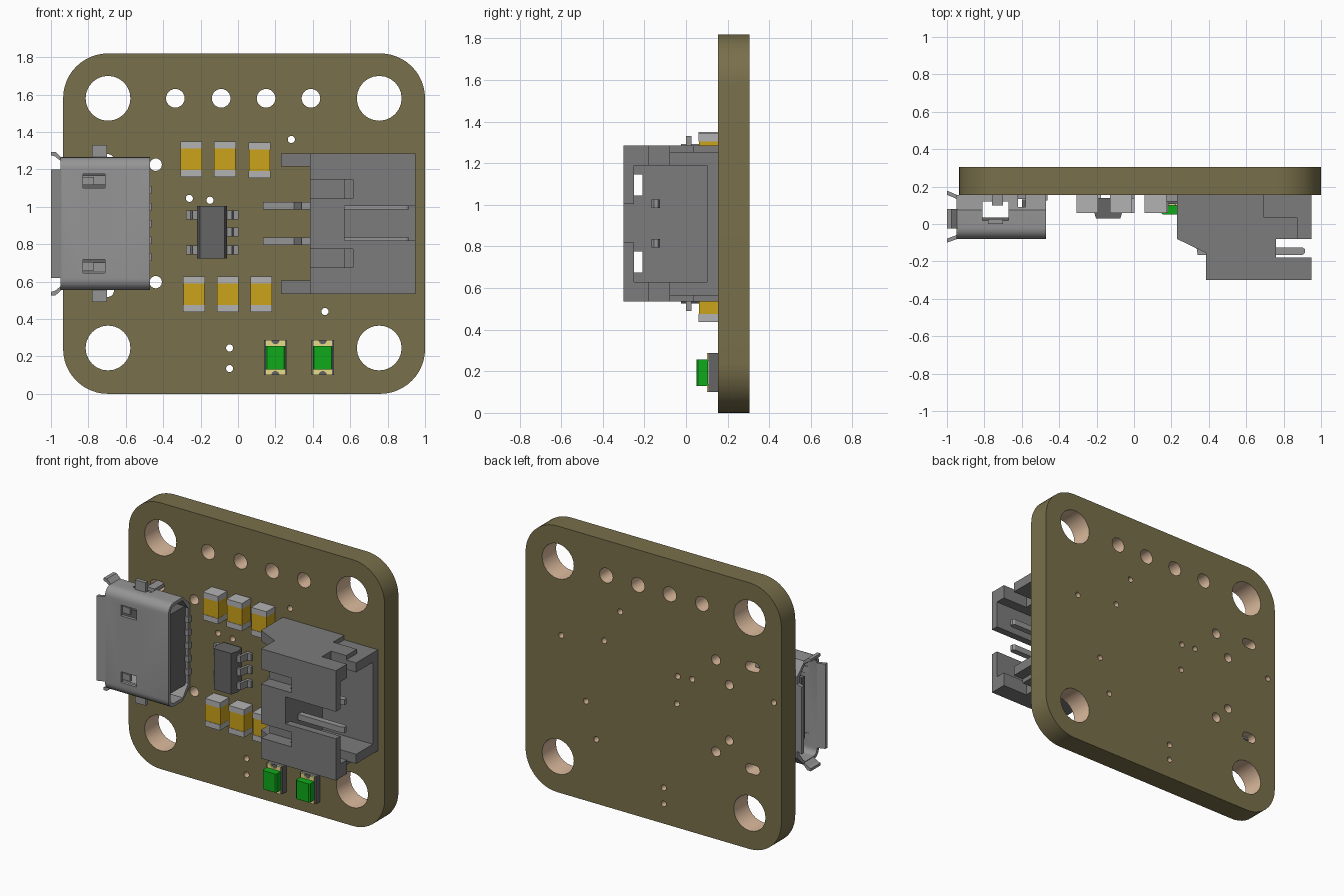
import bpy, bmesh
from math import sin, cos, pi, radians
from mathutils import Vector

if "Cube" in bpy.data.objects:
    bpy.data.objects.remove(bpy.data.objects["Cube"])


def material(name, rgb):
    m = bpy.data.materials.new(name)
    m.diffuse_color = (*rgb, 1)
    m.use_nodes = True
    m.node_tree.nodes["Principled BSDF"].inputs["Base Color"].default_value = m.diffuse_color
    return m


OLIVE = material("board_olive", (0.19, 0.16, 0.07))
COPPER = material("hole_wall", (0.72, 0.50, 0.34))
GOLD = material("capacitor_gold", (0.60, 0.37, 0.01))
GREEN = material("led_green", (0.005, 0.40, 0.01))
PALE = material("pad_yellow", (0.80, 0.72, 0.25))
DARK = material("dark_grey", (0.13, 0.13, 0.13))
PLASTIC = material("plastic_grey", (0.20, 0.20, 0.20))
METAL = material("metal_grey", (0.30, 0.30, 0.30))
LIGHT = material("terminal_grey", (0.45, 0.45, 0.45))

# how a 2D profile is placed for each extrusion axis
PLACE = {"x": lambda u, v, t: (t, u, v), "y": lambda u, v, t: (u, t, v), "z": lambda u, v, t: (u, v, t)}


def rect(u0, u1, v0, v1):
    return [(u0, v0), (u1, v0), (u1, v1), (u0, v1)]


def box(x0, x1, y0, y1, z0, z1):
    return (rect(x0, x1, y0, y1), "z", z0, z1)


def arc(cu, cv, r, a0, a1, n):
    return [(cu + r * cos(radians(a0 + (a1 - a0) * i / n)),
             cv + r * sin(radians(a0 + (a1 - a0) * i / n))) for i in range(n + 1)]


def part(name, prisms, mat=None, smooth=False):
    """One object made of extruded profiles: (points, axis, start, end)."""
    bm = bmesh.new()
    for pts, axis, a, b in prisms:
        lo = [bm.verts.new(PLACE[axis](u, v, a)) for u, v in pts]
        hi = [bm.verts.new(PLACE[axis](u, v, b)) for u, v in pts]
        bm.faces.new(lo)
        bm.faces.new(hi[::-1])
        for i in range(len(pts)):
            j = (i + 1) % len(pts)
            bm.faces.new((lo[i], hi[i], hi[j], lo[j]))
    bmesh.ops.recalc_face_normals(bm, faces=bm.faces[:])
    me = bpy.data.meshes.new(name)
    bm.to_mesh(me)
    bm.free()
    ob = bpy.data.objects.new(name, me)
    bpy.context.collection.objects.link(ob)
    if mat:
        me.materials.append(mat)
    if smooth:
        shade(ob)
    return ob


def select(ob):
    bpy.ops.object.select_all(action="DESELECT")
    ob.select_set(True)
    bpy.context.view_layer.objects.active = ob


def shade(ob):
    select(ob)
    bpy.ops.object.shade_smooth_by_angle(angle=radians(30))


def cut(ob, prisms, mat=None):
    tool = part("cutter", prisms, mat)
    tool.hide_render = True
    mod = ob.modifiers.new("cut", "BOOLEAN")
    mod.operation, mod.object, mod.solver = "DIFFERENCE", tool, "EXACT"
    mod.use_self = True
    mod.material_mode = "TRANSFER"
    select(ob)
    bpy.ops.object.modifier_apply(modifier="cut")
    bpy.data.objects.remove(tool)


# circuit board with rounded corners and plated holes
F, B = 0.155, 0.305
R = 0.24
outline = (arc(1 - R, 1.82 - R, R, 0, 90, 12) + arc(-0.935 + R, 1.82 - R, R, 90, 180, 12)
           + arc(-0.935 + R, R, R, 180, 270, 12) + arc(1 - R, R, R, 270, 360, 12))
board = part("circuit_board", [(outline, "y", F, B)], OLIVE)
holes = [(x, z, 0.12) for x in (-0.695, 0.755) for z in (0.245, 1.58)]
holes += [(x, 1.58, 0.05) for x in (-0.335, -0.09, 0.15, 0.39)]
holes += [(-0.44, z, 0.033) for z in (0.597, 1.225)] + [(-0.54, z, 0.03) for z in (0.70, 1.08)]
holes += [(x, z, 0.019) for x, z in ((0.285, 1.36), (-0.26, 1.045), (-0.15, 1.035), (0.465, 0.44),
          (-0.045, 0.245), (-0.045, 0.135), (-0.877, 1.05), (-0.144, 0.845), (0.405, 1.13),
          (0.73, 1.08), (0.543, 0.68))]
cutters = [(arc(x, z, r, 0, 345, 23), "y", F - 0.1, B + 0.1) for x, z, r in holes]
for z in (0.55, 1.25):  # slots for the socket tabs
    cutters.append((arc(-0.695, z, 0.032, -90, 90, 8) + arc(-0.74, z, 0.032, 90, 270, 8), "y", F - 0.1, B + 0.1))
cut(board, cutters, COPPER)
shade(board)

# USB-style socket shell: rounded front edges, chamfered towards the board
ZC = 0.91


def shell_profile(t):
    r, h, y0 = 0.06 - t, 0.355 - t, -0.08 + t
    top = [(0.155 - t, h - 0.075), (0.075, h)] + arc(y0 + r, h - r, r, 90, 180, 6)
    return [(y, ZC + z) for y, z in top] + [(y, ZC - z) for y, z in reversed(top)]


shell = part("socket_shell", [(shell_profile(0), "x", -0.95, -0.47)], METAL)
cut(shell, [(shell_profile(0.022), "x", -1.1, -0.4)])
windows = [box(-0.81, -0.67, 0.02, 0.12, 0.4, 1.4)]
for s in (-1, 1):
    w = ZC + s * 0.228
    windows.append(box(-0.83, -0.71, -0.12, -0.04, w - 0.037, w + 0.037))
    windows.append(box(-0.62, -0.58, 0.09, 0.2, *sorted((ZC + s * 0.25, ZC + s * 0.4))))
cut(shell, windows)
shade(shell)

# flared lips, mounting tabs and springs of the socket
lips = [([(-0.945, -0.08), (-1.0, -0.1), (-1.0, -0.078), (-0.945, -0.058)], "z", 0.62, 1.20),
        ([(-0.945, 0.155), (-1.0, 0.178), (-1.0, 0.156), (-0.945, 0.133)], "z", 0.68, 1.14)]
tabs, springs = [], []
for s in (-1, 1):
    lips.append(([(-0.945, ZC + s * 0.333), (-0.945, ZC + s * 0.355), (-0.975, ZC + s * 0.383),
                  (-1.0, ZC + s * 0.383), (-1.0, ZC + s * 0.365), (-0.98, ZC + s * 0.36)], "y", -0.025, 0.08))
    tabs.append(box(-0.78, -0.70, 0.0, 0.027, *sorted((ZC + s * 0.34, ZC + s * 0.42))))
    tabs.append(box(-0.76, -0.70, 0.1, 0.25, *sorted((ZC + s * 0.315, ZC + s * 0.34))))
    w = ZC + s * 0.228
    springs.append(([(-0.89, -0.058), (-0.79, -0.03), (-0.77, -0.045), (-0.77, -0.065)], "z", w - 0.022, w + 0.022))
part("socket_lips", lips, METAL)
part("socket_tabs", tabs, METAL)
part("socket_springs", springs, METAL)
part("socket_insulator", [box(-0.60, -0.49, -0.056, 0.132, 0.64, 1.18),
                          box(-0.90, -0.58, 0.0, 0.035, 0.70, 1.12)], DARK)
part("socket_contacts", [box(-0.53, -0.462, 0.125, F, ZC + 0.09 * i - 0.02, ZC + 0.09 * i + 0.02)
                         for i in range(-2, 3)], METAL)

# six capacitors with metal end caps
for i, (x, z) in enumerate([(-0.25, 1.255), (-0.07, 1.255), (0.115, 1.248),
                            (-0.235, 0.532), (-0.055, 0.532), (0.125, 0.532)]):
    part(f"capacitor_body_{i}", [box(x - 0.057, x + 0.057, 0.063, F, z - 0.06, z + 0.06)], GOLD)
    part(f"capacitor_ends_{i}", [box(x - 0.058, x + 0.058, 0.06, F, z - 0.095, z - 0.057),
                                 box(x - 0.058, x + 0.058, 0.06, F, z + 0.057, z + 0.095)], LIGHT)

# small chip with five gull-wing legs
CX = -0.138
part("chip_body", [([(CX - 0.065, 0.03), (CX + 0.065, 0.03), (CX + 0.08, 0.08), (CX + 0.068, 0.14),
                     (CX - 0.068, 0.14), (CX - 0.08, 0.08)], "z", 0.723, 1.003)], DARK)
leg = [(0.07, 0.075), (0.105, 0.075), (0.115, 0.135), (0.14, 0.135), (0.14, F), (0.1, F), (0.09, 0.095), (0.07, 0.095)]
legs = [([(CX + s * u, v) for u, v in leg], "z", z - 0.024, z + 0.024)
        for s, z in ((-1, 0.955), (-1, 0.77), (1, 0.955), (1, 0.865), (1, 0.77))]
part("chip_legs", legs, METAL)

# two green indicator lights with notched end pads
for i, x in enumerate((0.2, 0.453)):
    part(f"led_base_{i}", [box(x - 0.06, x + 0.06, 0.108, F, 0.1, 0.287)], DARK)
    lens = [(x - 0.053, 0.105), (x - 0.053, 0.058), (x - 0.046, 0.05),
            (x + 0.046, 0.05), (x + 0.053, 0.058), (x + 0.053, 0.105)]
    part(f"led_lens_{i}", [(lens, "z", 0.13, 0.257)], GREEN)
    pads = []
    for s in (-1, 1):
        half = [(-0.05, 0.055), (-0.05, 0.0935)] + arc(0, 0.0935, 0.022, 180, 360, 8) + [(0.05, 0.0935), (0.05, 0.055)]
        pads.append(([(x + u, 0.1935 + s * v) for u, v in half], "y", 0.1, 0.11))
    part(f"led_pads_{i}", pads, PALE)

# side-entry battery connector housing
side = [(0.23, F), (0.23, -0.08), (0.385, -0.155), (0.385, -0.3), (0.95, -0.3), (0.95, -0.18),
        (0.76, -0.18), (0.76, -0.08), (0.95, -0.08), (0.95, F)]
housing = part("connector_housing", [(side, "z", 0.535, 1.285)], PLASTIC)
cut(housing, [box(0.2, 0.385, -0.35, 0.2, 0.605, 1.215)])      # gap between rear prongs
cut(housing, [box(0.57, 1.0, -0.25, 0.10, 0.63, 1.19)])        # plug cavity
cut(housing, [box(0.57, 1.0, -0.35, -0.2, 0.82, 1.005)])       # front wall notch
cut(housing, [box(0.3, 0.615, -0.35, -0.21, z, z + 0.1) for z in (0.675, 1.045)])
for z0, z1 in ((0.5, 0.565), (1.255, 1.3)):                    # side clip recesses
    cut(housing, [([(0.695, 0.2), (0.695, 0.035), (0.875, 0.035), (0.875, -0.1), (1.0, -0.1), (1.0, 0.2)],
                   "z", z0, z1)])

# connector pins running from the board into the cavity
pin = [(0.135, F), (0.135, 0.12), (0.30, 0.12), (0.34, -0.165), (0.90, -0.165), (0.915, -0.155),
       (0.915, -0.135), (0.90, -0.125), (0.375, -0.125), (0.335, F)]
part("connector_pins", [(pin, "z", z - 0.02, z + 0.02) for z in (0.815, 1.005)], METAL)
